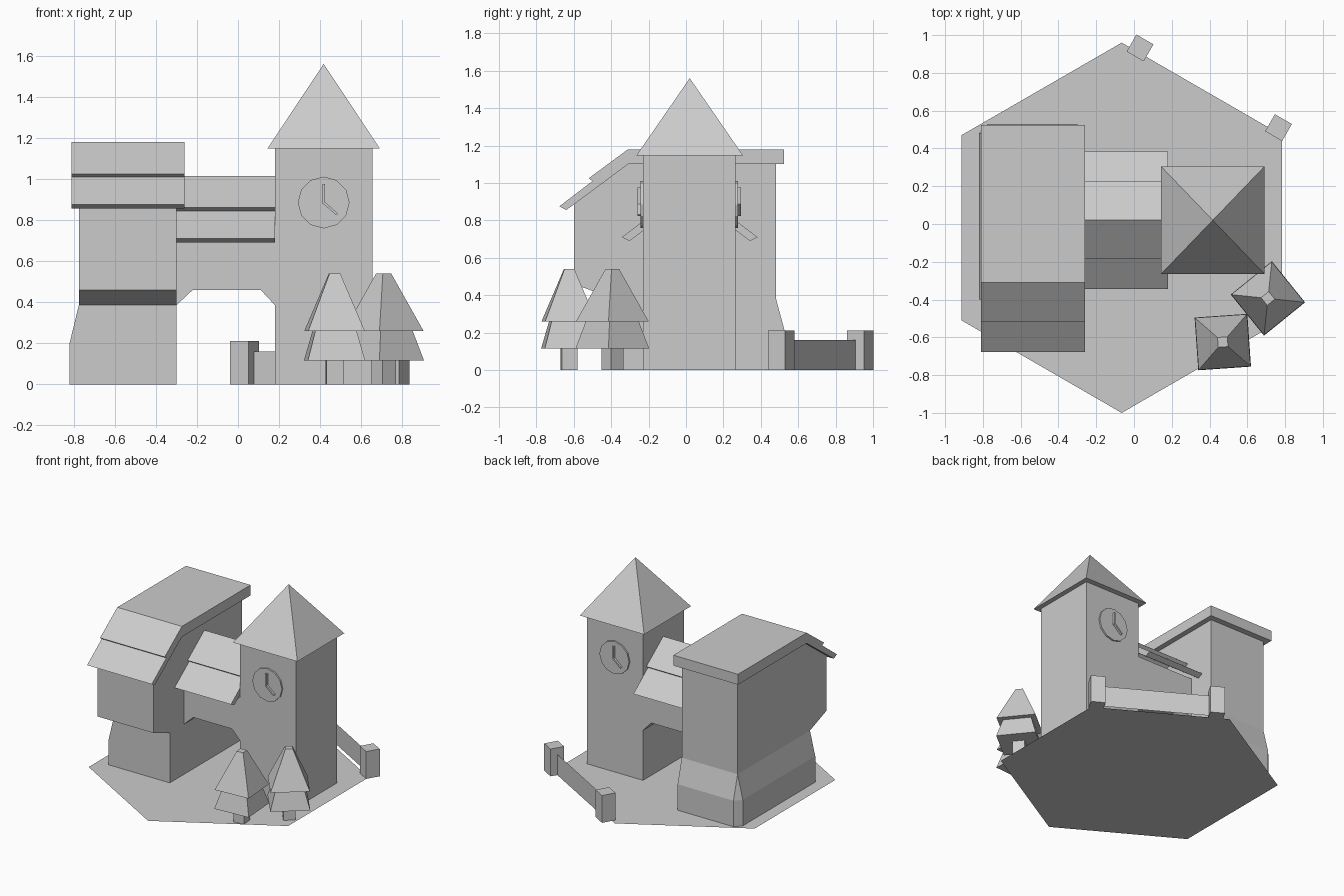
import bpy, bmesh, math
from mathutils import Vector

if "Cube" in bpy.data.objects:
    bpy.data.objects.remove(bpy.data.objects["Cube"])


def loft(name, rings, caps=True):
    """Skin a stack of equally sized point rings."""
    bm = bmesh.new()
    rows = [[bm.verts.new(p) for p in r] for r in rings]
    n = len(rows[0])
    for a, b in zip(rows, rows[1:]):
        for i in range(n):
            j = (i + 1) % n
            bm.faces.new((a[i], a[j], b[j], b[i]))
    if caps:
        bm.faces.new(rows[0][::-1])
        bm.faces.new(rows[-1])
    bmesh.ops.remove_doubles(bm, verts=bm.verts, dist=1e-5)
    bmesh.ops.recalc_face_normals(bm, faces=bm.faces)
    me = bpy.data.meshes.new(name)
    bm.to_mesh(me)
    bm.free()
    ob = bpy.data.objects.new(name, me)
    bpy.context.collection.objects.link(ob)
    return ob


def prism_x(name, yz, x0, x1):
    return loft(name, [[(x, y, z) for y, z in yz] for x in (x0, x1)])


def prism_y(name, xz, y0, y1):
    return loft(name, [[(x, y, z) for x, z in xz] for y in (y0, y1)])


def square(cx, cy, z, half, deg=0):
    return [(cx + half * math.sqrt(2) * math.cos(math.radians(deg + 45 + 90 * k)),
             cy + half * math.sqrt(2) * math.sin(math.radians(deg + 45 + 90 * k)), z)
            for k in range(4)]


def sheet(name, pts):
    me = bpy.data.meshes.new(name)
    me.from_pydata(pts, [], [list(range(len(pts)))])
    ob = bpy.data.objects.new(name, me)
    bpy.context.collection.objects.link(ob)
    return ob


# hexagonal ground tile
sheet("ground_tile", [(-0.065 + 0.98 * math.cos(math.radians(30 + 60 * k)),
                       -0.02 + 0.98 * math.sin(math.radians(30 + 60 * k)), 0) for k in range(6)])

# tower and arched bridge as one flush body
prism_y("tower_and_bridge", [(0.655, 0), (0.655, 1.147), (0.18, 1.147), (0.18, 0.72), (-0.30, 0.72),
                             (-0.30, 0.385), (-0.22, 0.46), (0.11, 0.46), (0.18, 0.385), (0.18, 0)],
        -0.23, 0.265)

# tower pyramid roof
cx, cy = 0.417, 0.02
eave = [(0.143, -0.265, 1.147), (0.691, -0.265, 1.147), (0.691, 0.305, 1.147), (0.143, 0.305, 1.147)]
loft("tower_roof", [eave, [(cx, cy, 1.56)] * 4], caps=False)
sheet("tower_roof_soffit", eave[::-1])

# bridge roof: gable with stepped layers, mirrored about the ridge
half = [(0.205, 0.86), (0.185, 0.845), (0.363, 0.71), (0.322, 0.69), (0, 0.93)]
yz = [(cy, 1.015)] + [(cy + y, z) for y, z in half] + [(cy - y, z) for y, z in half[-2::-1]]
prism_x("bridge_roof", yz, -0.30, 0.18)

# clocks on front and back of the tower
cz = 0.885
for side, wall, label in ((-1, -0.23, "front"), (1, 0.265, "back")):
    def to(x, d, z):
        return (cx - side * x, wall + side * d, cz + z)
    ring = [(0.126 * math.cos(math.pi * k / 6), 0.126 * math.sin(math.pi * k / 6)) for k in range(12)]
    loft(label + "_clock_face", [[to(x, d, z) for x, z in ring] for d in (-0.005, 0.012)])
    for hand, tip in (("hour", (0.066, -0.058)), ("minute", (0, 0.09))):
        u = Vector(tip).normalized() * 0.006
        v = Vector((-u.y, u.x))
        t = Vector(tip)
        quad = [v - u, t + v, t - v, -v - u]
        loft(f"{label}_{hand}_hand", [[to(p.x, d, p.y) for p in quad] for d in (0.012, 0.028)])

# house: flared base with a clipped rear corner
foot = [(-0.82, -0.40), (-0.30, -0.40), (-0.30, 0.53), (-0.775, 0.53), (-0.82, 0.48)]
neck = [(-0.775, -0.40), (-0.30, -0.40), (-0.30, 0.48), (-0.775, 0.48), (-0.775, 0.48)]
loft("house_base", [[(x, y, 0) for x, y in foot], [(x, y, 0.2) for x, y in foot],
                    [(x, y, 0.385) for x, y in neck]], caps=False)

# house: overhanging upper storey
prism_x("house_upper", [(-0.60, 0.46), (-0.40, 0.385), (0.48, 0.385), (0.48, 1.10),
                        (-0.31, 1.10), (-0.60, 0.885)], -0.775, -0.30)

# house roof: flat top with a stepped front slope
prism_x("house_roof", [(0.525, 1.18), (-0.31, 1.18), (-0.52, 1.025), (-0.50, 1.01), (-0.677, 0.875),
                       (-0.64, 0.855), (-0.31, 1.10), (0.525, 1.10)], -0.81, -0.26)

# fence: two posts and a thin panel
posts = [(0.032, 0.932), (0.765, 0.51)]
for i, (x, y) in enumerate(posts):
    loft(f"fence_post_{i + 1}", [square(x, y, z, 0.052, -30) for z in (0, 0.21)])
(ax, ay), (bx, by) = posts
sheet("fence_panel", [(ax, ay, 0), (ax, ay, 0.16), (bx, by, 0.16), (bx, by, 0)])

# two square conifers
for i, (x, y, deg) in enumerate([(0.47, -0.625, 4), (0.709, -0.394, 39)]):
    tag = f"tree_{i + 1}"
    loft(tag + "_trunk", [square(x, y, z, 0.042, deg) for z in (0, 0.12)])
    loft(tag + "_lower_tier", [square(x, y, 0.115, 0.14, deg), square(x, y, 0.262, 0.10, deg)])
    loft(tag + "_upper_tier", [square(x, y, 0.26, 0.138, deg), square(x, y, 0.54, 0.026, deg)])
